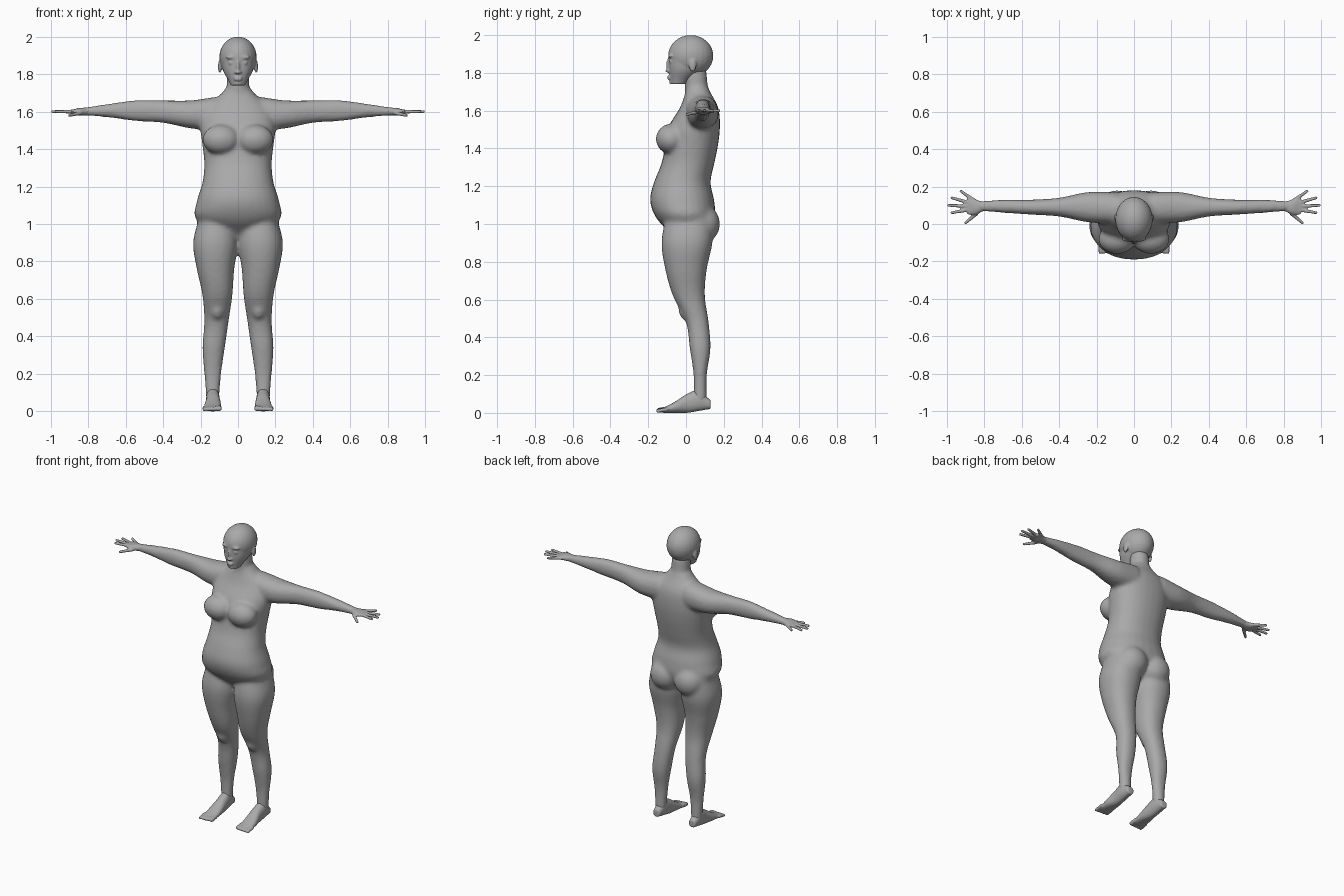
import bpy
import bmesh
from math import cos, sin, pi, copysign
from mathutils import Vector, Matrix

cube = bpy.data.objects.get("Cube")
if cube:
    bpy.data.objects.remove(cube, do_unlink=True)

# One plain grey for the whole figure
grey = bpy.data.materials.new("plain_grey")
grey.use_nodes = True
colour = (0.4, 0.4, 0.4, 1)
grey.diffuse_color = colour
grey.node_tree.nodes["Principled BSDF"].inputs["Base Color"].default_value = colour


def sample(profile, position):
    """Read an evenly spaced profile at a position from zero to one."""
    last = len(profile) - 1
    index = min(int(position * last), last - 1)
    t = position * last - index
    before, here, after, beyond = (
        profile[max(0, min(last, index + offset))] for offset in (-1, 0, 1, 2))
    slope_here, slope_after = (after - before) / 2, (beyond - here) / 2
    ease = t * t * (3 - 2 * t)
    return (here + (after - here) * ease
            + slope_here * t * (1 - t) ** 2 - slope_after * t * t * (1 - t))


def circle(segments):
    angles = [2 * pi * k / segments for k in range(segments)]
    return [(cos(angle), sin(angle)) for angle in angles]


def skin(bm, rings, side):
    """Close a row of point rings into a solid, mirrored for the right side."""
    rings = [[bm.verts.new((p[0] * side, p[1], p[2])) for p in ring]
             for ring in rings]
    for lower, upper in zip(rings, rings[1:]):
        for k in range(len(lower)):
            bm.faces.new((lower[k - 1], lower[k], upper[k], upper[k - 1]))
    bm.faces.new(rings[0])
    bm.faces.new(rings[-1])


def loft(bm, axis, start, end, low_a, high_a, low_b, high_b, side=1):
    """Skin rounded sections whose limits follow four profiles."""
    steps, roundness = 30, 0.9
    rings = []
    for step in range(steps + 1):
        position = step / steps
        along = start + (end - start) * position
        a0, a1, b0, b1 = (sample(profile, position)
                          for profile in (low_a, high_a, low_b, high_b))
        ring = []
        for point in circle(28):
            u, v = (copysign(abs(f) ** roundness, f) for f in point)
            a = (a0 + a1 + u * (a1 - a0)) / 2
            b = (b0 + b1 + v * (b1 - b0)) / 2
            ring.append({"x": (along, a, b), "y": (a, along, b),
                         "z": (a, b, along)}[axis])
        rings.append(ring)
    skin(bm, rings, side)


def capsule(bm, base, tip, base_radius, tip_radius, side=1):
    """Tapered rod with round ends."""
    base, tip = Vector(base), Vector(tip)
    forward = (tip - base).normalized()
    across = forward.orthogonal().normalized()
    up = forward.cross(across)
    rings = []
    for centre, radius, latitudes in ((base, base_radius, (-1.4, -.8, 0)),
                                      (tip, tip_radius, (0, .5, 1, 1.4))):
        for latitude in latitudes:
            middle = centre + forward * radius * sin(latitude)
            width = radius * cos(latitude)
            rings.append([middle + (across * u + up * v) * width
                          for u, v in circle(12)])
    skin(bm, rings, side)


def ball(bm, centre, size, side=1):
    x, y, z = centre
    place = Matrix.Translation((x * side, y, z))
    bmesh.ops.create_uvsphere(bm, u_segments=24, v_segments=16, radius=1,
                              matrix=place @ Matrix.Diagonal((*size, 1)))


def finish(bm, name, voxel, rounds):
    """Fuse the overlapping forms into one soft skin."""
    bmesh.ops.recalc_face_normals(bm, faces=bm.faces)
    mesh = bpy.data.meshes.new(name)
    bm.to_mesh(mesh)
    bm.free()
    mesh.materials.append(grey)
    part = bpy.data.objects.new(name, mesh)
    bpy.context.collection.objects.link(part)
    fuse = part.modifiers.new("fuse", "REMESH")
    fuse.mode = "VOXEL"
    fuse.voxel_size = voxel
    fuse.use_smooth_shade = True
    soften = part.modifiers.new("soften", "SMOOTH")
    soften.factor = 0.5
    soften.iterations = rounds


# Torso, from the crotch up to the base of the neck
body = bmesh.new()
half_width = (.04, .22, .22, .19, .18, .19, .2, .17, .07)
loft(body, "z", .92, 1.72,
     low_a=[-w for w in half_width], high_a=half_width,
     low_b=(-.05, -.15, -.19, -.17, -.13, -.11, -.09, -.03, 0),
     high_b=(.08, .15, .15, .13, .15, .17, .18, .17, .12))
capsule(body, base=(0, .06, 1.65), tip=(0, .05, 1.8),
        base_radius=.065, tip_radius=.06)  # neck

for side in (1, -1):
    # Arm, from inside the shoulder to the wrist
    loft(body, "x", .1, .85, side=side,
         low_a=(0, .01, .04, .05, .06, .07),
         high_a=(.17, .17, .14, .13, .13, .12),
         low_b=(1.5, 1.51, 1.54, 1.55, 1.57, 1.58),
         high_b=(1.68, 1.66, 1.66, 1.66, 1.64, 1.62))
    # Leg, from the ankle to the hip
    loft(body, "z", .06, 1.04, side=side,
         low_a=(.1, .09, .07, .05, .03, .02, 0, .02),
         high_a=(.17, .18, .19, .18, .19, .22, .24, .21),
         low_b=(.04, .04, .02, 0, -.07, -.11, -.13, -.11),
         high_b=(.11, .11, .13, .12, .1, .11, .14, .14))
    ball(body, (.09, -.08, 1.45), (.1, .08, .08), side)  # breast
    ball(body, (.09, .09, 1), (.1, .09, .1), side)  # buttock
    ball(body, (.11, 0, .55), (.04, .04, .06), side)  # knee
finish(body, "body", voxel=.012, rounds=6)

# Head: a round skull over a tapering face
head = bmesh.new()
ball(head, (0, .025, 1.89), (.1, .12, .11))
face_width = (.04, .08, .09)
loft(head, "z", 1.74, 1.9,
     low_a=[-w for w in face_width], high_a=face_width,
     low_b=(-.08, -.09, -.09), high_b=(0, .09, .12))
ball(head, (0, -.09, 1.81), (.02, .02, .01))  # nose tip
ball(head, (0, -.09, 1.84), (.01, .015, .04))  # nose bridge
for lip_height in (1.77, 1.78):
    ball(head, (0, -.09, lip_height), (.025, .01, .006))
ball(head, (0, -.08, 1.75), (.02, .01, .01))  # chin
for side in (1, -1):
    ball(head, (.035, -.08, 1.86), (.015, .01, .01), side)  # eye
    ball(head, (.035, -.08, 1.89), (.03, .015, .01), side)  # brow
    ball(head, (.097, .035, 1.84), (.01, .02, .035), side)  # ear
finish(head, "head", voxel=.006, rounds=4)

for side, label in ((1, "left"), (-1, "right")):
    # Hand: a flat palm with five digits fanned out from the wrist
    hand = bmesh.new()
    loft(hand, "x", .8, .89, side=side,
         low_a=(.07, .05, .05), high_a=(.12, .13, .15),
         low_b=(1.58, 1.58, 1.59), high_b=(1.62, 1.62, 1.61))
    wrist = Vector((.8, .09, 1.6))
    fan = (-.7, -.17, .05, .28, .6)
    reach = (.13, .175, .19, .18, .15)
    for angle, length in zip(fan, reach):
        drop = -.02 if length == min(reach) else 0
        stretch = Vector((cos(angle) * length, sin(angle) * length, drop))
        capsule(hand, wrist + stretch * .4, wrist + stretch,
                base_radius=.011, tip_radius=.008, side=side)
    finish(hand, label + "_hand", voxel=.005, rounds=2)

    # Foot: toes to heel, with a row of shrinking toes in front
    foot = bmesh.new()
    loft(foot, "y", -.12, .13, side=side,
         low_a=(.09, .09, .095, .1, .11), high_a=(.18, .18, .17, .17, .16),
         low_b=(0, 0, 0, .01, .02), high_b=(.03, .06, .1, .12, .07))
    for toe in range(5):
        x = .1 + .02 * toe
        radius = .014 - .001 * toe
        capsule(foot, (x, -.1, .02), (x, radius * 2 - .17, radius),
                radius, radius, side)
    finish(foot, label + "_foot", voxel=.006, rounds=2)
